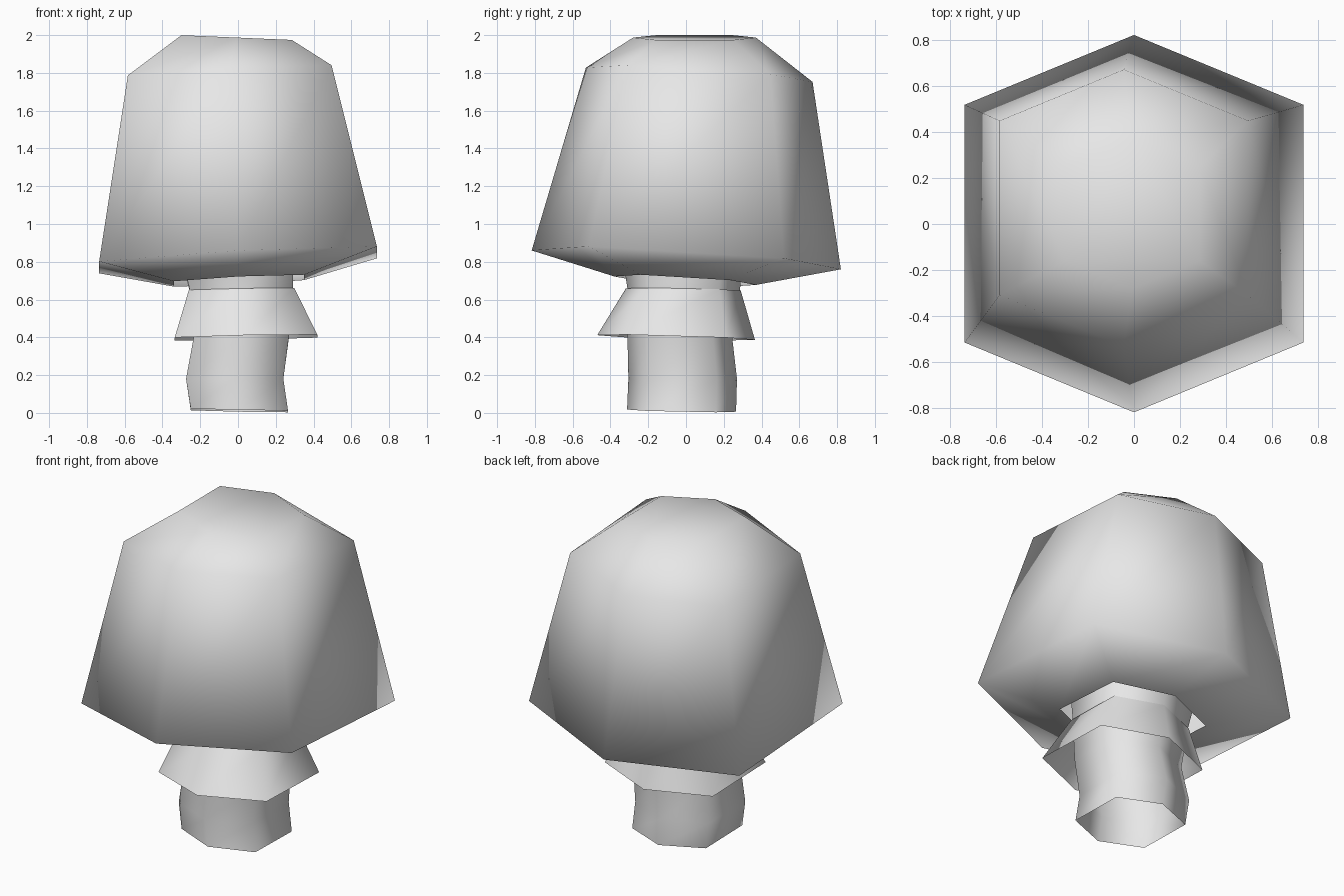
import bpy
import bmesh

cube = bpy.data.objects.get("Cube")
if cube:
    bpy.data.objects.remove(cube, do_unlink=True)

grey = bpy.data.materials.new("light grey")
grey.use_nodes = True
grey.diffuse_color = (0.8, 0.8, 0.8, 1)
grey.node_tree.nodes["Principled BSDF"].inputs["Base Color"].default_value = (0.8, 0.8, 0.8, 1)

# Six corners of a unit hexagon with points at front and back
HEXAGON = [(0, -1), (1, -0.63), (1, 0.63), (0, 1), (-1, 0.63), (-1, -0.63)]


def hex_shell(name, rings, close_top=False):
    """Stack tilted hexagons: x and y limits, centre height, x slope, y slope."""
    bm = bmesh.new()
    loops = []
    for x0, x1, y0, y1, z, slope_x, slope_y in rings:
        cx, cy = (x0 + x1) / 2, (y0 + y1) / 2
        rx, ry = (x1 - x0) / 2, (y1 - y0) / 2
        loops.append([bm.verts.new((cx + rx * u, cy + ry * v,
                                    z + slope_x * rx * u + slope_y * ry * v))
                      for u, v in HEXAGON])
    for low, high in zip(loops, loops[1:]):
        for i in range(6):
            j = (i + 1) % 6
            bm.faces.new((low[i], low[j], high[j], high[i]))
    if close_top:
        bm.faces.new(loops[-1])
    for face in bm.faces:
        face.smooth = True
    mesh = bpy.data.meshes.new(name)
    bm.to_mesh(mesh)
    bm.free()
    mesh.materials.append(grey)
    obj = bpy.data.objects.new(name, mesh)
    bpy.context.collection.objects.link(obj)
    return obj


# Cap: open underside, wide rim, shoulder and flat crown
hex_shell("cap", [
    (-0.34, 0.35, -0.38, 0.37, 0.70, 0.05, -0.06),
    (-0.735, 0.735, -0.817, 0.82, 0.81, 0.054, -0.061),
    (-0.583, 0.495, -0.53, 0.67, 1.79, 0.05, -0.063),
    (-0.30, 0.285, -0.28, 0.37, 1.987, -0.043, 0.0),
], close_top=True)

# Stem: open tube with a slight bulge, running up into the cap
hex_shell("stem", [
    (-0.25, 0.265, -0.312, 0.265, 0.012, -0.02, -0.02),
    (-0.275, 0.24, -0.305, 0.27, 0.18, 0.0, 0.0),
    (-0.235, 0.27, -0.31, 0.245, 0.40, 0.02, -0.02),
    (-0.255, 0.29, -0.31, 0.285, 0.65, 0.02, -0.02),
    (-0.285, 0.29, -0.33, 0.297, 0.78, 0.03, -0.04),
])

# Skirt: open flared collar below the cap
hex_shell("skirt", [
    (-0.335, 0.42, -0.47, 0.365, 0.399, 0.02, -0.03),
    (-0.26, 0.297, -0.318, 0.29, 0.653, 0.02, -0.02),
])
